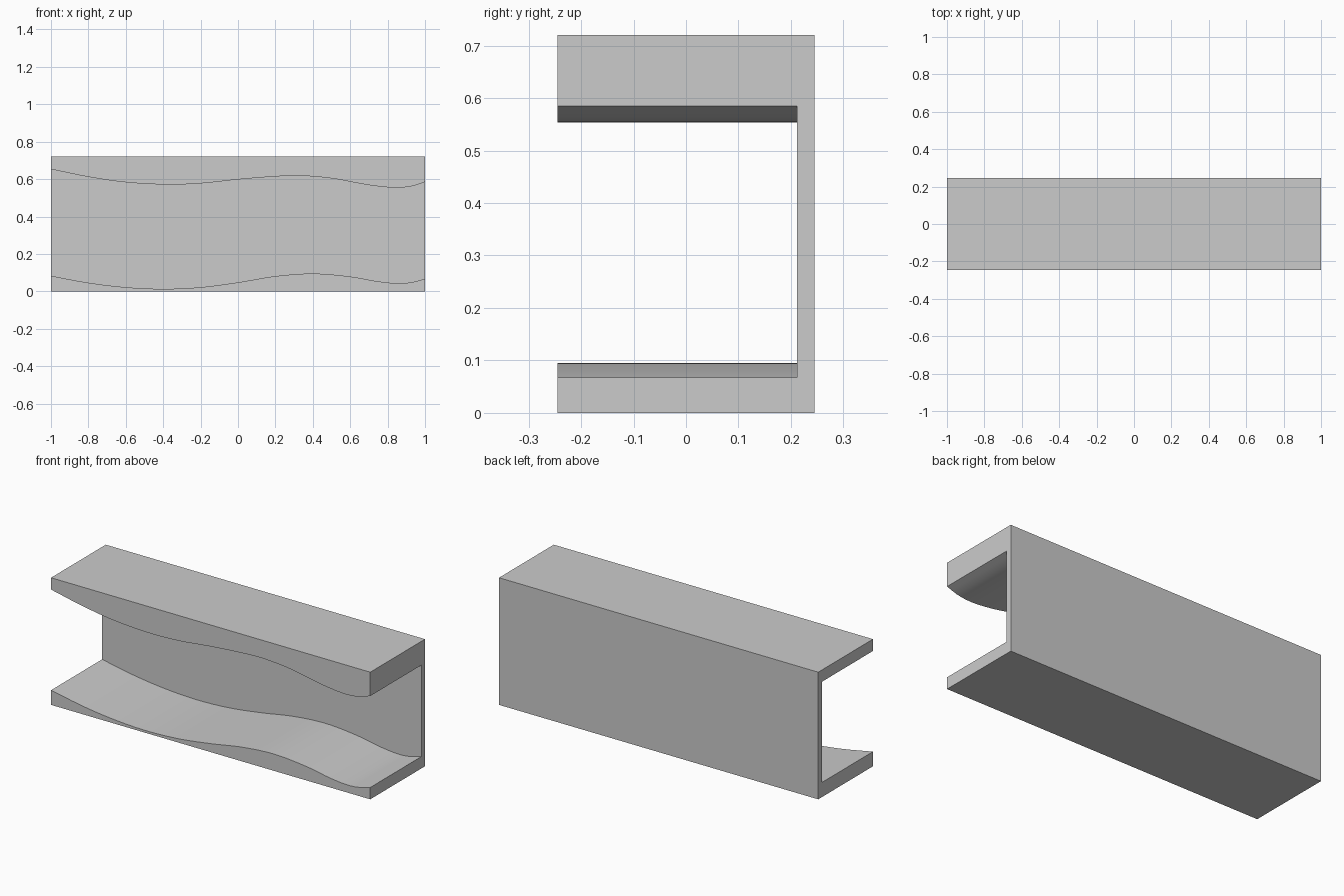
import bpy, bmesh, math

if "Cube" in bpy.data.objects:
    bpy.data.objects.remove(bpy.data.objects["Cube"], do_unlink=True)

DEPTH, WALL, HEIGHT, STEPS = 0.245, 0.212, 0.72, 64

# Wavy inner edges of the two flanges as (x, z)
UPPER = [(-1, .653), (-.8, .612), (-.6, .583), (-.38, .571), (-.2, .577), (0, .598),
         (.2, .614), (.33, .618), (.5, .604), (.7, .568), (.84, .554), (.93, .562), (1, .585)]
LOWER = [(-1, .083), (-.8, .046), (-.6, .022), (-.4, .013), (-.2, .022), (0, .048),
         (.2, .081), (.4, .095), (.6, .079), (.75, .053), (.86, .043), (.93, .049), (1, .067)]


def smooth_height(points, x):
    """Cubic interpolation of z through the points."""
    last = len(points) - 1

    def slope(i):
        a, b = points[max(i - 1, 0)], points[min(i + 1, last)]
        return (b[1] - a[1]) / (b[0] - a[0])

    i = max(k for k in range(last) if points[k][0] <= x + 1e-6)
    (x0, z0), (x1, z1) = points[i], points[i + 1]
    w = x1 - x0
    t = (x - x0) / w
    return ((2*t**3 - 3*t**2 + 1) * z0 + (t**3 - 2*t**2 + t) * w * slope(i)
            + (3*t**2 - 2*t**3) * z1 + (t**3 - t**2) * w * slope(i + 1))


# Channel: a C section carried along x
bm = bmesh.new()
rings = []
for s in range(STEPS + 1):
    x = -1 + 2 * s / STEPS
    lo, hi = smooth_height(LOWER, x), smooth_height(UPPER, x)
    section = [(-DEPTH, 0), (DEPTH, 0), (DEPTH, HEIGHT), (-DEPTH, HEIGHT),
               (-DEPTH, hi), (WALL, hi), (WALL, lo), (-DEPTH, lo)]
    rings.append([bm.verts.new((x, y, z)) for y, z in section])
for a, b in zip(rings, rings[1:]):
    for k in range(len(a)):
        n = (k + 1) % len(a)
        bm.faces.new((a[k], a[n], b[n], b[k]))
bm.faces.new(rings[0])
bm.faces.new(rings[-1][::-1])
bmesh.ops.recalc_face_normals(bm, faces=bm.faces)
mesh = bpy.data.meshes.new("wavy_channel")
bm.to_mesh(mesh)
bm.free()

channel = bpy.data.objects.new("wavy_channel", mesh)
bpy.context.collection.objects.link(channel)

# Plain grey
grey = bpy.data.materials.new("light_grey")
grey.use_nodes = True
colour = (0.6, 0.6, 0.6, 1)
grey.diffuse_color = colour
grey.node_tree.nodes["Principled BSDF"].inputs["Base Color"].default_value = colour
mesh.materials.append(grey)

bpy.ops.object.select_all(action="DESELECT")
channel.select_set(True)
bpy.context.view_layer.objects.active = channel
bpy.ops.object.shade_smooth_by_angle(angle=math.radians(30))
